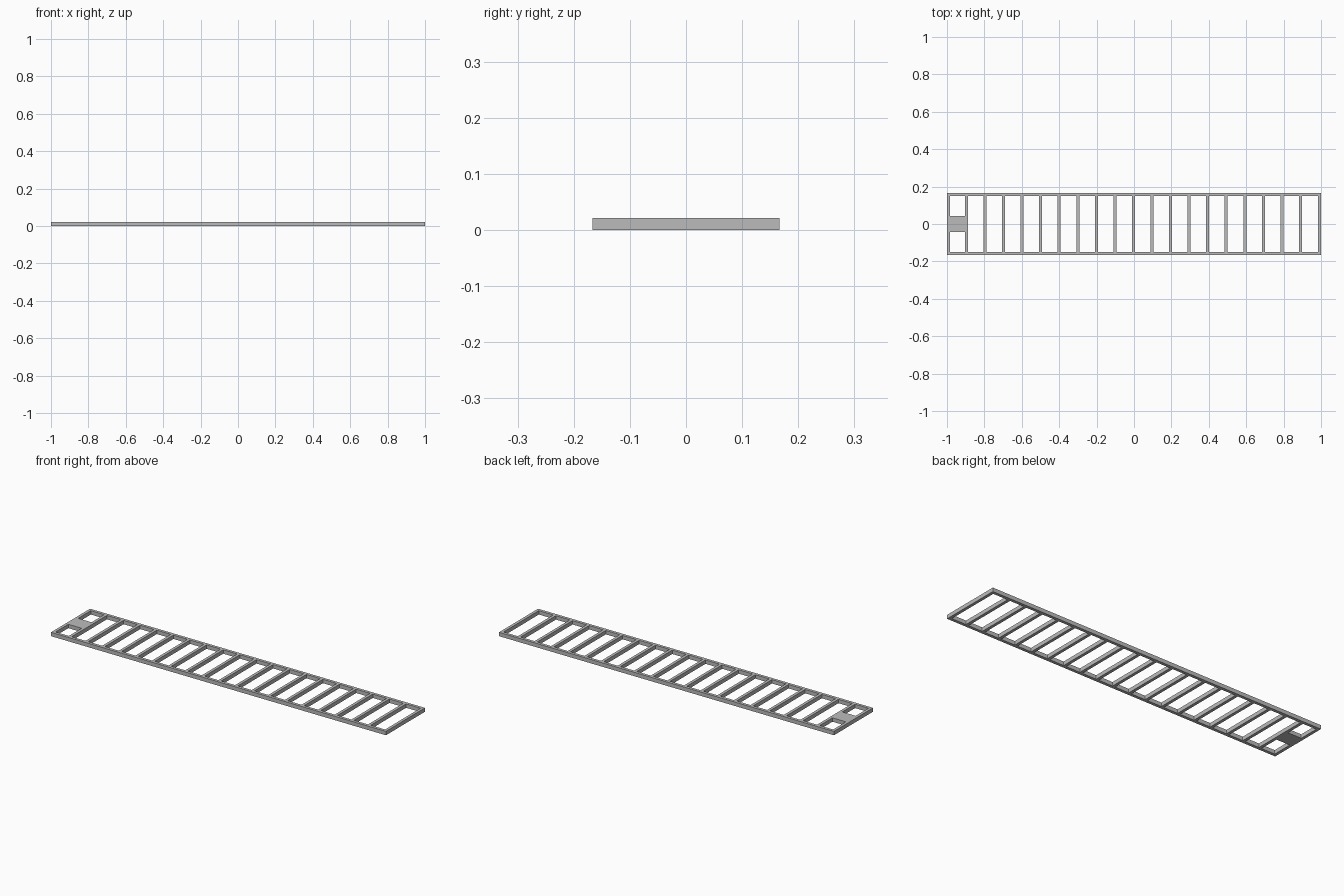
import bpy

cube = bpy.data.objects.get("Cube")
if cube:
    bpy.data.objects.remove(cube, do_unlink=True)

LENGTH, WIDTH, HEIGHT = 2.0, 0.333, 0.021
BAR = 0.016
RUNGS = 19

grey = bpy.data.materials.new("steel grey")
grey.use_nodes = True
colour = (0.5, 0.5, 0.5, 1)
grey.diffuse_color = colour
grey.node_tree.nodes["Principled BSDF"].inputs["Base Color"].default_value = colour


def box(name, x, y, size_x, size_y):
    """Full-height bar standing on the ground."""
    bpy.ops.mesh.primitive_cube_add(size=1, location=(x, y, HEIGHT / 2))
    ob = bpy.context.object
    ob.name = name
    ob.scale = (size_x, size_y, HEIGHT)
    bpy.ops.object.transform_apply(location=False, rotation=False, scale=True)
    ob.data.materials.append(grey)
    return ob


inner = WIDTH - 2 * BAR

# Long side rails
for side, name in ((-1, "front_rail"), (1, "back_rail")):
    box(name, 0, side * (WIDTH - BAR) / 2, LENGTH, BAR)

# End bars
for side, name in ((-1, "right_end_bar"), (1, "left_end_bar")):
    box(name, side * (LENGTH - BAR) / 2, 0, BAR, inner)

# Evenly spaced rungs
first, last = -0.896, 0.89
pitch = (last - first) / (RUNGS - 1)
for i in range(RUNGS):
    box(f"rung_{i + 1}", first + i * pitch, 0, BAR, inner)

# Solid plate filling the middle of the first bay
bay_start = -LENGTH / 2 + BAR
bay_end = first - BAR / 2
box("end_plate", (bay_start + bay_end) / 2, 0, bay_end - bay_start, 0.084)
